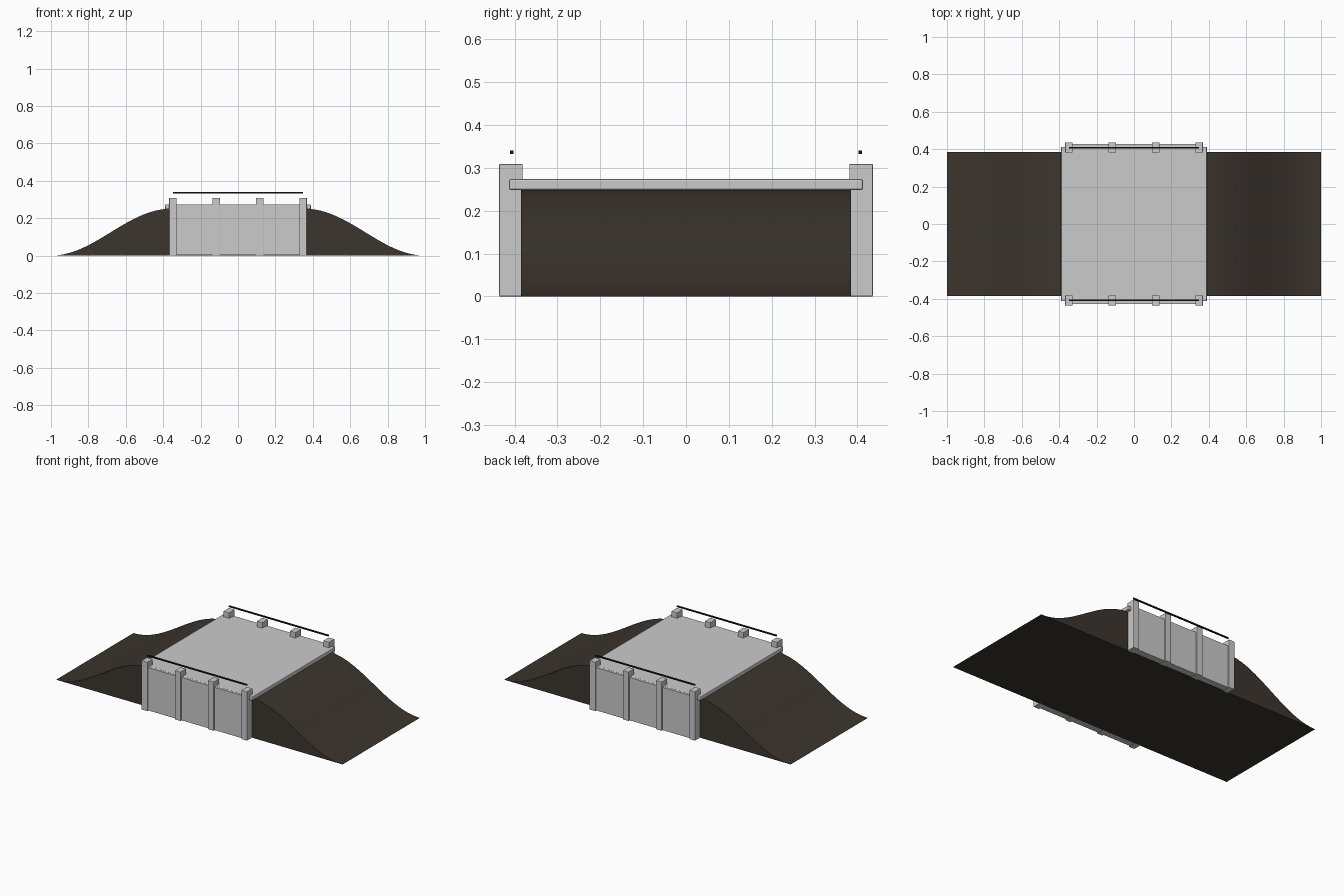
import bpy, bmesh, math

default = bpy.data.objects.get("Cube")
if default:
    bpy.data.objects.remove(default, do_unlink=True)


def material(name, rgb):
    m = bpy.data.materials.new(name)
    m.use_nodes = True
    m.diffuse_color = (*rgb, 1)
    m.node_tree.nodes["Principled BSDF"].inputs["Base Color"].default_value = (*rgb, 1)
    return m


concrete = material("pale concrete", (0.6, 0.6, 0.6))
earth = material("dark earth", (0.045, 0.035, 0.027))
black = material("black metal", (0.01, 0.01, 0.01))


def add_object(name, bm, mat):
    bmesh.ops.recalc_face_normals(bm, faces=bm.faces)
    mesh = bpy.data.meshes.new(name)
    bm.to_mesh(mesh)
    bm.free()
    mesh.materials.append(mat)
    obj = bpy.data.objects.new(name, mesh)
    bpy.context.collection.objects.link(obj)
    return obj


def box(name, lo, hi, mat, bevel=0):
    bm = bmesh.new()
    bmesh.ops.create_cube(bm, size=1)
    for v in bm.verts:
        v.co = [a if c < 0 else b for c, a, b in zip(v.co, lo, hi)]
    obj = add_object(name, bm, mat)
    if bevel:
        mod = obj.modifiers.new("Soft edges", "BEVEL")
        mod.width = bevel
        mod.segments = 2
    return obj


# Earth embankment: S-curved slopes on both sides of a flat crest
HALF, CREST, HEIGHT, WIDTH, STEPS = 1.0, 0.36, 0.25, 0.385, 32
slope = []
for i in range(STEPS + 1):
    t = i / STEPS
    slope.append((HALF - (HALF - CREST) * t, HEIGHT * (1 - math.cos(math.pi * t)) / 2))
profile = slope + [(-x, z) for x, z in reversed(slope)]
bm = bmesh.new()
face = bm.faces.new([bm.verts.new((x, -WIDTH, z)) for x, z in profile])
extruded = bmesh.ops.extrude_face_region(bm, geom=[face], use_keep_orig=True)
moved = [g for g in extruded["geom"] if isinstance(g, bmesh.types.BMVert)]
bmesh.ops.translate(bm, verts=moved, vec=(0, 2 * WIDTH, 0))
embankment = add_object("earth_embankment", bm, earth)
bpy.ops.object.select_all(action="DESELECT")
embankment.select_set(True)
bpy.context.view_layer.objects.active = embankment
bpy.ops.object.shade_smooth_by_angle(angle=math.radians(20))

# Road deck overhanging the crest
box("deck", (-0.39, -0.413, 0.248), (0.39, 0.413, 0.274), concrete, 0.005)

# Retaining wall, posts and handrail on each side
for side, label in ((-1, "front"), (1, "back")):
    def side_box(name, x0, x1, near, far, z0, z1, mat, bevel=0):
        y0, y1 = sorted((side * near, side * far))
        return box(f"{label}_{name}", (x0, y0, z0), (x1, y1, z1), mat, bevel)

    side_box("wall", -0.36, 0.36, 0.38, 0.427, 0.002, 0.272, concrete)
    for i in range(4):
        x = -0.348 + 0.232 * i
        side_box(f"post_{i + 1}", x - 0.02, x + 0.02, 0.381, 0.436, 0, 0.309, concrete, 0.002)
    side_box("handrail", -0.347, 0.347, 0.403, 0.411, 0.332, 0.34, black)
